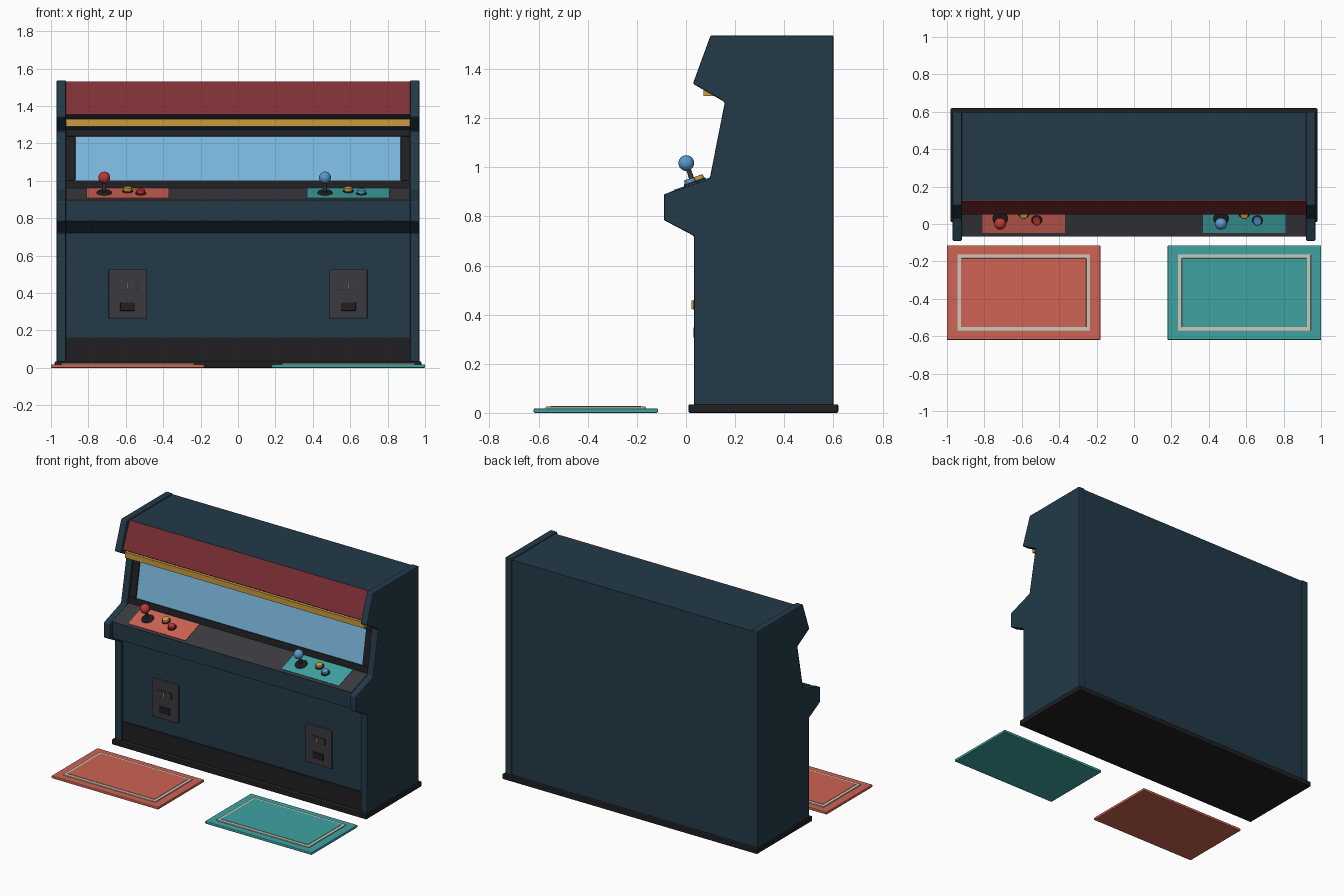
import bpy, bmesh, math
from mathutils import Vector, Matrix

if "Cube" in bpy.data.objects:
    bpy.data.objects.remove(bpy.data.objects["Cube"])

COLORS = {
    "navy": (0.016, 0.042, 0.066), "black": (0.014, 0.014, 0.016),
    "charcoal": (0.042, 0.042, 0.052), "maroon": (0.21, 0.03, 0.037),
    "coral": (0.62, 0.125, 0.088), "teal": (0.05, 0.36, 0.36),
    "screen": (0.2, 0.49, 0.75), "gold": (0.6, 0.33, 0.05),
    "red": (0.52, 0.04, 0.035), "blue": (0.1, 0.32, 0.6), "cream": (0.62, 0.58, 0.5),
}
MATS = {}
for key, rgb in COLORS.items():
    MATS[key] = bpy.data.materials.new(key)
    MATS[key].diffuse_color = (*rgb, 1)


def finish(name, bm, color, bevel=0.0, smooth=False):
    bmesh.ops.recalc_face_normals(bm, faces=bm.faces)
    mesh = bpy.data.meshes.new(name)
    if smooth:
        for f in bm.faces:
            f.smooth = len(f.verts) <= 4
    bm.to_mesh(mesh)
    bm.free()
    mesh.materials.append(MATS[color])
    ob = bpy.data.objects.new(name, mesh)
    bpy.context.collection.objects.link(ob)
    if bevel:
        mod = ob.modifiers.new("bevel", "BEVEL")
        mod.width = bevel
        mod.segments = 2
    return ob


def prism(name, pts, x0, x1, color, bevel=0.0):
    """Extrude a (y, z) profile along x."""
    bm = bmesh.new()
    face = bm.faces.new([bm.verts.new((x0, y, z)) for y, z in pts])
    ext = bmesh.ops.extrude_face_region(bm, geom=[face])["geom"]
    bmesh.ops.translate(bm, vec=(x1 - x0, 0, 0),
                        verts=[v for v in ext if isinstance(v, bmesh.types.BMVert)])
    return finish(name, bm, color, bevel)


def box(name, x, y, z, color, bevel=0.0):
    return prism(name, [(y[0], z[0]), (y[1], z[0]), (y[1], z[1]), (y[0], z[1])],
                 x[0], x[1], color, bevel)


def slab(name, p, q, x, low, high, color, bevel=0.0):
    """Sloped board on the line p-q, from offset low to high along its outward normal."""
    p, q = Vector(p), Vector(q)
    d = (q - p).normalized()
    n = Vector((-d.y, d.x))
    return prism(name, [p + n * low, q + n * low, q + n * high, p + n * high],
                 x[0], x[1], color, bevel)


def along(p, q, t):
    return Vector(p).lerp(Vector(q), t)


# Side panels with the cabinet outline
outline = [(0.033, 0.03), (0.033, 0.72), (-0.09, 0.785), (-0.09, 0.89), (0.097, 0.955),
           (0.158, 1.265), (0.028, 1.34), (0.10, 1.537), (0.60, 1.537), (0.60, 0.03)]
for side, s in (("left", -1), ("right", 1)):
    prism(side + "_side_panel", outline, s * 0.92, s * 0.97, "navy", 0.006)

# Recessed body between the sides
DECK = ((-0.065, 0.893), (0.12, 0.957))
SCREEN = ((0.125, 0.955), (0.182, 1.272))
MARQUEE = ((0.056, 1.352), (0.128, 1.53))
prism("cabinet_body", [(0.052, 0.03), (0.052, 0.72), (-0.065, 0.785), DECK[0], DECK[1],
                       SCREEN[1], MARQUEE[0], MARQUEE[1], (0.597, 1.53), (0.597, 0.03)],
      -0.921, 0.921, "navy")
box("base_plinth", (-0.98, 0.98), (0.01, 0.62), (0, 0.035), "black", 0.006)
box("kick_plate", (-0.92, 0.92), (0.044, 0.06), (0.035, 0.163), "black")

# Marquee and light strip
slab("marquee_panel", *MARQUEE, (-0.92, 0.92), -0.01, 0.005, "maroon")
box("marquee_light_strip", (-0.92, 0.92), (0.071, 0.115), (1.29, 1.33), "gold")

# Screen with a four-sided surround
slab("screen", along(*SCREEN, 0.1), along(*SCREEN, 0.92), (-0.875, 0.875), -0.01, 0.006, "screen")
slab("bezel_bottom", SCREEN[0], along(*SCREEN, 0.14), (-0.92, 0.92), -0.01, 0.014, "black", 0.003)
slab("bezel_top", along(*SCREEN, 0.885), SCREEN[1], (-0.92, 0.92), -0.01, 0.014, "black", 0.003)
for side, s in (("left", -1), ("right", 1)):
    slab("bezel_" + side, along(*SCREEN, 0.14), along(*SCREEN, 0.885),
         (s * 0.92, s * 0.87), -0.01, 0.014, "black", 0.003)

# Control deck
slab("control_deck", *DECK, (-0.92, 0.92), -0.008, 0.006, "charcoal", 0.002)
TILT = math.atan2(DECK[1][1] - DECK[0][1], DECK[1][0] - DECK[0][0])


def on_deck(x, y):
    """Matrix whose z axis leaves the deck at (x, y)."""
    z = DECK[0][1] + (y - DECK[0][0]) * math.tan(TILT) + 0.008
    return Matrix.Translation((x, y, z)) @ Matrix.Rotation(TILT, 4, "X")


def peg(name, at, r1, r2, z0, z1, color, bevel=0.0):
    bm = bmesh.new()
    bmesh.ops.create_cone(bm, cap_ends=True, segments=20, radius1=r1, radius2=r2, depth=z1 - z0,
                          matrix=at @ Matrix.Translation((0, 0, (z0 + z1) / 2)))
    ob = finish(name, bm, color, 0, True)
    if bevel:
        mod = ob.modifiers.new("bevel", "BEVEL")
        mod.width, mod.segments = bevel, 2
    return ob


# Each player's controls, coin door and floor mat
for who, cx, pad, knob in (("left", -0.59, "coral", "red"), ("right", 0.59, "teal", "blue")):
    slab(who + "_control_overlay", along(*DECK, 0.1), along(*DECK, 0.95),
         (cx - 0.22, cx + 0.22), 0.0, 0.009, pad)
    stick = on_deck(cx - 0.125, 0.03)
    peg(who + "_joystick_collar", stick, 0.042, 0.034, 0, 0.012, "black", 0.003)
    peg(who + "_joystick_shaft", stick, 0.011, 0.009, 0.005, 0.07, "charcoal")
    bm = bmesh.new()
    bmesh.ops.create_uvsphere(bm, u_segments=20, v_segments=12, radius=0.032,
                              matrix=stick @ Matrix.Translation((0, 0, 0.088)))
    finish(who + "_joystick_ball", bm, knob, 0, True)
    for label, dx, y, color in (("upper", 0, 0.055, "gold"), ("lower", 0.07, 0.02, knob)):
        spot = on_deck(cx + dx, y)
        peg(f"{who}_{label}_button_ring", spot, 0.029, 0.027, 0, 0.008, "black")
        peg(f"{who}_{label}_button", spot, 0.024, 0.022, 0.004, 0.024, color, 0.004)

    box(who + "_coin_door", (cx - 0.102, cx + 0.102), (0.038, 0.06), (0.263, 0.527), "charcoal", 0.006)
    box(who + "_coin_slot_plate", (cx - 0.055, cx + 0.055), (0.031, 0.045), (0.418, 0.462), "charcoal", 0.003)
    box(who + "_coin_slot", (cx - 0.004, cx + 0.004), (0.022, 0.04), (0.422, 0.457), "gold")
    box(who + "_coin_return", (cx - 0.04, cx + 0.04), (0.031, 0.045), (0.305, 0.35), "black", 0.003)

    box(who + "_mat", (cx - 0.41, cx + 0.41), (-0.62, -0.115), (0, 0.018), pad, 0.004)
    box(who + "_mat_border", (cx - 0.355, cx + 0.355), (-0.572, -0.163), (0.01, 0.025), "cream", 0.002)
    box(who + "_mat_center", (cx - 0.335, cx + 0.335), (-0.552, -0.183), (0.015, 0.028), pad, 0.002)

for m in bpy.data.materials:
    if m.users and not m.is_grease_pencil:
        m.use_nodes = True
        m.node_tree.nodes["Principled BSDF"].inputs["Base Color"].default_value = m.diffuse_color
